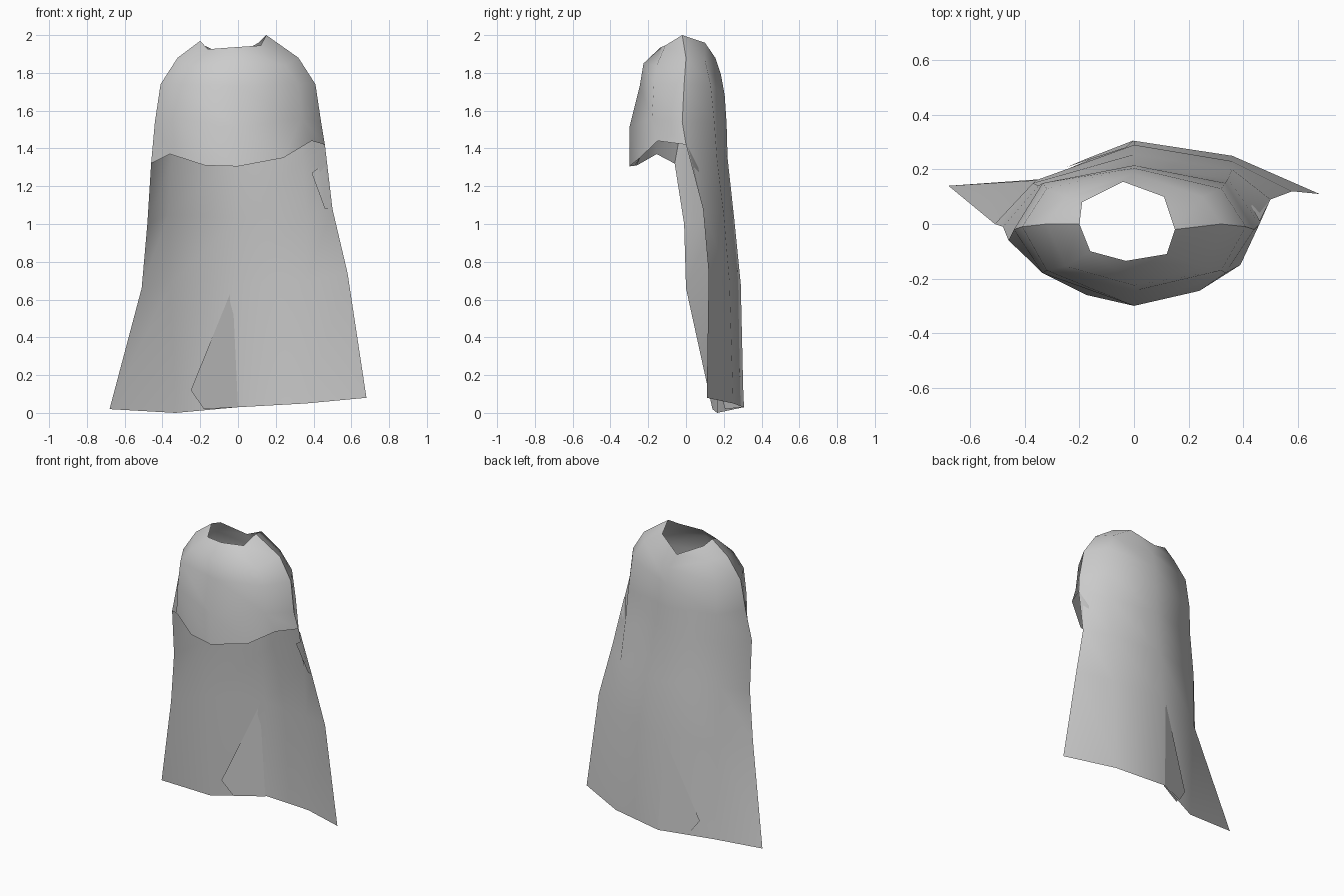
import bpy
from math import radians

if "Cube" in bpy.data.objects:
    bpy.data.objects.remove(bpy.data.objects["Cube"])


def cloth(name, verts, faces, angle=50):
    """Make a smooth-shaded single-layer cloth mesh."""
    me = bpy.data.meshes.new(name)
    me.from_pydata(verts, [], faces)
    me.validate()
    ob = bpy.data.objects.new(name, me)
    bpy.context.collection.objects.link(ob)
    bpy.ops.object.select_all(action='DESELECT')
    ob.select_set(True)
    bpy.context.view_layer.objects.active = ob
    bpy.ops.object.shade_smooth_by_angle(angle=radians(angle))
    return ob


def ring(side, diag, front, back, fd, bd):
    """Eight points round the body: F FR R BR B BL L FL (front/back = y, z)."""
    (sx, sy, sz), (yf, zf), (yb, zb) = side, front, back
    return [(0, yf, zf), (diag, *fd), (sx, sy, sz), (diag, *bd),
            (0, yb, zb), (-diag, *bd), (-sx, sy, sz), (-diag, *fd)]


# Neck opening and shoulder rings, top to bottom
rings = [
    [(-.03, -.135, 1.935), (.12, -.11, 1.945), (.15, -.02, 2.0), (.11, .10, 1.96),
     (-.04, .155, 1.88), (-.19, .08, 1.95), (-.20, 0, 1.97), (-.16, -.10, 1.925)],
    ring((.32, 0, 1.88), .25, (-.225, 1.85), (.185, 1.79), (-.155, 1.84), (.10, 1.87)),
    ring((.41, -.01, 1.74), .32, (-.245, 1.73), (.205, 1.68), (-.17, 1.74), (.13, 1.74)),
    ring((.44, -.02, 1.54), .335, (-.30, 1.51), (.215, 1.53), (-.18, 1.56), (.15, 1.54)),
]
verts = [p for r in rings for p in r]
faces = []
for r in range(len(rings) - 1):
    for i in range(8):
        j = (i + 1) % 8
        faces.append((r * 8 + i, (r + 1) * 8 + i, (r + 1) * 8 + j, r * 8 + j))

# Back cape rows, each right to left: R BR B BL L
rows = [
    [(.46, 0, 1.42), (.345, .165, 1.34), (0, .22, 1.35), (-.35, .14, 1.34), (-.46, -.06, 1.32)],
    [(.50, .09, 1.08), (.36, .20, 1.05), (0, .255, 1.03), (-.37, .15, 1.05), (-.48, -.01, 1.0)],
    [(.58, .12, .74), (.36, .23, .70), (0, .29, .68), (-.36, .16, .68), (-.51, 0, .66)],
    [(.68, .11, .08), (.36, .25, .05), (0, .305, .03), (-.33, .165, 0), (-.68, .14, .02)],
]
above = [24 + i for i in (2, 3, 4, 5, 6)]
side_r = side_l = None
for row in rows:
    base = len(verts)
    verts += row
    cur = list(range(base, base + 5))
    if side_r is None:
        side_r, side_l = cur[0], cur[-1]
    for k in range(4):
        faces.append((above[k], cur[k], cur[k + 1], above[k + 1]))
    above = cur

# Front hem with two flared folds
base = len(verts)
verts += [(-.36, -.155, 1.37), (-.175, -.26, 1.31), (0, -.30, 1.305),
          (.24, -.245, 1.35), (.39, -.15, 1.44)]
flo, fli, f, fri, fro = range(base, base + 5)
F, FR, R, L, FL = 24, 25, 26, 30, 31
faces += [(L, side_l, flo, FL), (FL, flo, fli), (FL, fli, f, F),
          (F, f, fri, FR), (FR, fri, fro), (FR, fro, side_r, R)]
cloth("cape", verts, faces)

# Pleat folded over at the lower back, one layer on each side of the cape
for label, dy in (("inner", -.018), ("outer", .012)):
    cloth(label + "_pleat",
          [(-.03, .28, .66), (-.25, .195 + dy, .12),
           (-.18, .225 + dy, .02), (0, .303 + dy / 3, .03)],
          [(0, 1, 2, 3)])

# Small turned-in fold at the right arm opening
cloth("arm_fold",
      [(.46, .01, 1.41), (.43, .065, 1.30), (.39, .075, 1.27), (.46, .105, 1.08), (.50, .09, 1.08)],
      [(0, 1, 3, 4), (1, 2, 3)])

# Small tuck in the front hem
cloth("hem_tuck",
      [(-.175, -.26, 1.31), (-.12, -.24, 1.36), (-.05, -.27, 1.315)],
      [(0, 1, 2)])
